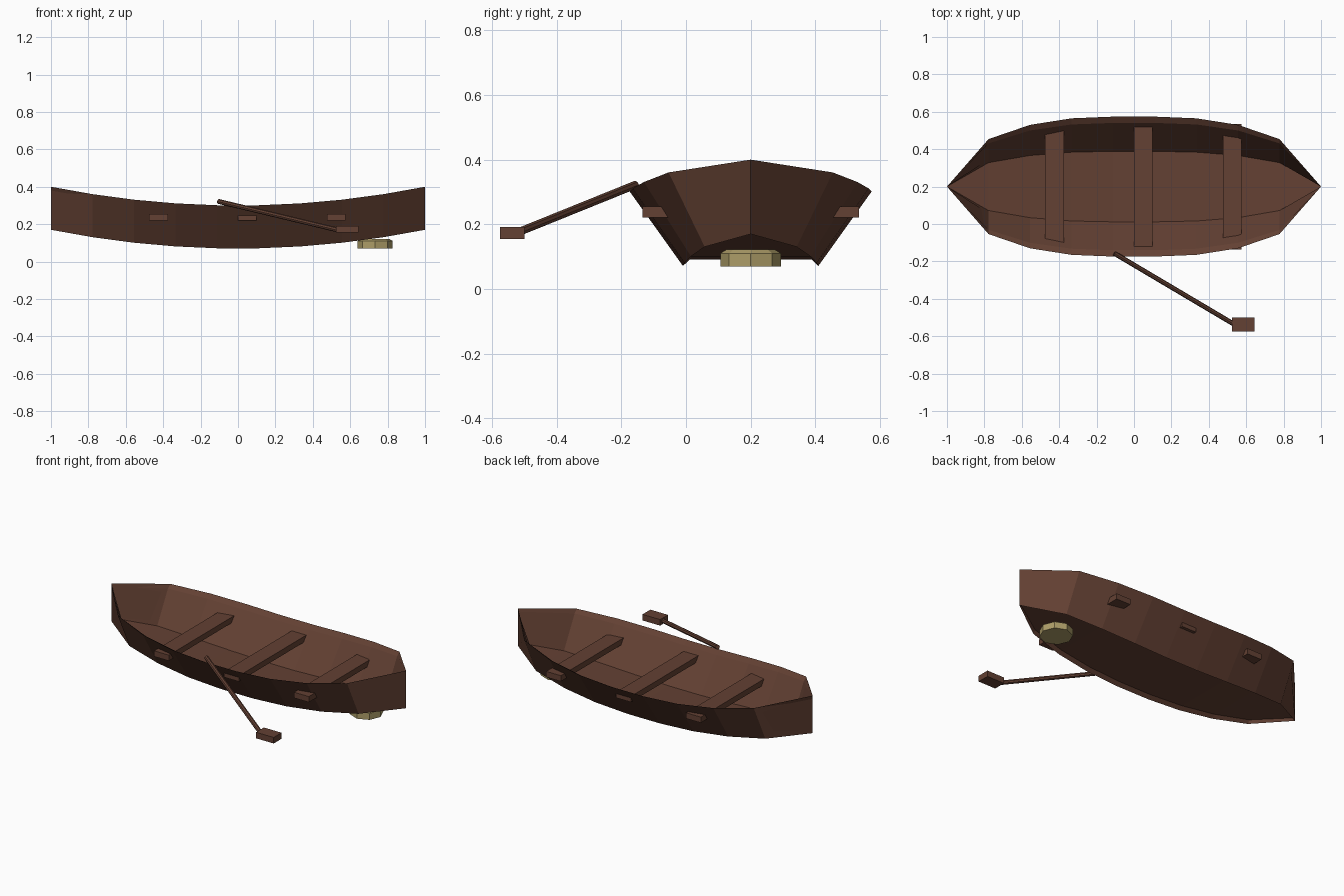
import bpy, bmesh
from mathutils import Vector

if "Cube" in bpy.data.objects:
    bpy.data.objects.remove(bpy.data.objects["Cube"])


def material(name, rgb):
    m = bpy.data.materials.new(name)
    m.diffuse_color = (*rgb, 1)
    m.use_nodes = True
    m.node_tree.nodes["Principled BSDF"].inputs["Base Color"].default_value = m.diffuse_color
    return m


wood = material("brown wood", (0.125, 0.052, 0.033))
rope = material("tan rope", (0.42, 0.34, 0.14))


def finish(bm, name, mat, loc=(0, 0, 0), recalc=True):
    if recalc:
        bmesh.ops.recalc_face_normals(bm, faces=bm.faces)
    me = bpy.data.meshes.new(name)
    bm.to_mesh(me)
    bm.free()
    me.materials.append(mat)
    ob = bpy.data.objects.new(name, me)
    ob.location = loc
    bpy.context.collection.objects.link(ob)
    return ob


def box(name, size, loc, mat):
    bm = bmesh.new()
    bmesh.ops.create_cube(bm, size=1)
    bmesh.ops.scale(bm, vec=size, verts=bm.verts)
    return finish(bm, name, mat, loc)


def loft(bm, rows, closed):
    """Join matching points of neighbouring rows with quads."""
    vs = [[bm.verts.new(p) for p in r] for r in rows]
    n = len(rows[0])
    for a, b in zip(vs, vs[1:]):
        for i in range(n if closed else n - 1):
            j = (i + 1) % n
            bm.faces.new((a[i], b[i], b[j], a[j]))
    bmesh.ops.remove_doubles(bm, verts=bm.verts, dist=1e-5)


CY = 0.2                                   # boat centre line
half = [0, 0.254, 0.33, 0.365, 0.374]      # half beam, end to middle
half += half[::-1]
stations = [(-1 + 2 * i / 9, w) for i, w in enumerate(half)]

# hull sides: closed wall section lofted along the boat and mirrored
walls, floor = [], []
for x, w in stations:
    top, bot, b = 0.30 + 0.1 * x * x, 0.07 + 0.1 * x * x, 0.56 * w
    walls.append([(x, -w, top), (x, -b, bot),
                  (x, -0.9 * b, bot + 0.02), (x, -0.91 * w, top - 0.02)])
    floor.append([(x, -0.9 * b, bot + 0.02), (x, 0.9 * b, bot + 0.02)])
bm = bmesh.new()
loft(bm, walls, True)
hull = finish(bm, "hull_sides", wood, (0, CY, 0))
mir = hull.modifiers.new("mirror", 'MIRROR')
mir.use_axis = (False, True, False)
mir.use_mirror_merge = False

# curved bottom of the boat
bm = bmesh.new()
loft(bm, floor, False)
finish(bm, "hull_floor", wood, (0, CY, 0))

# seats, whose ends poke through the sides
for i, x in enumerate((-0.425, 0.05, 0.525)):
    box(f"seat_{i + 1}", (0.1, 0.67, 0.035), (x, CY, 0.238), wood)

# oar: shaft and blade
a, b = Vector((-0.105, -0.157, 0.322)), Vector((0.53, -0.533, 0.17))
bm = bmesh.new()
bmesh.ops.create_cone(bm, cap_ends=True, segments=8, radius1=0.013,
                      radius2=0.013, depth=(b - a).length)
shaft = finish(bm, "oar_shaft", wood, (a + b) / 2)
shaft.rotation_mode = 'QUATERNION'
shaft.rotation_quaternion = (b - a).to_track_quat('Z', 'Y')
box("oar_blade", (0.12, 0.076, 0.037), (0.585, -0.537, 0.173), wood)

# eight-sided rope coil under the bow
bm = bmesh.new()
for depth, r1, r2, z in ((0.04, 0.094, 0.094, 0.09), (0.012, 0.094, 0.075, 0.116)):
    part = bmesh.ops.create_cone(bm, cap_ends=True, segments=8,
                                 radius1=r1, radius2=r2, depth=depth)
    bmesh.ops.translate(bm, verts=part["verts"], vec=(0, 0, z))
finish(bm, "rope_coil", rope, (0.733, CY, 0))
